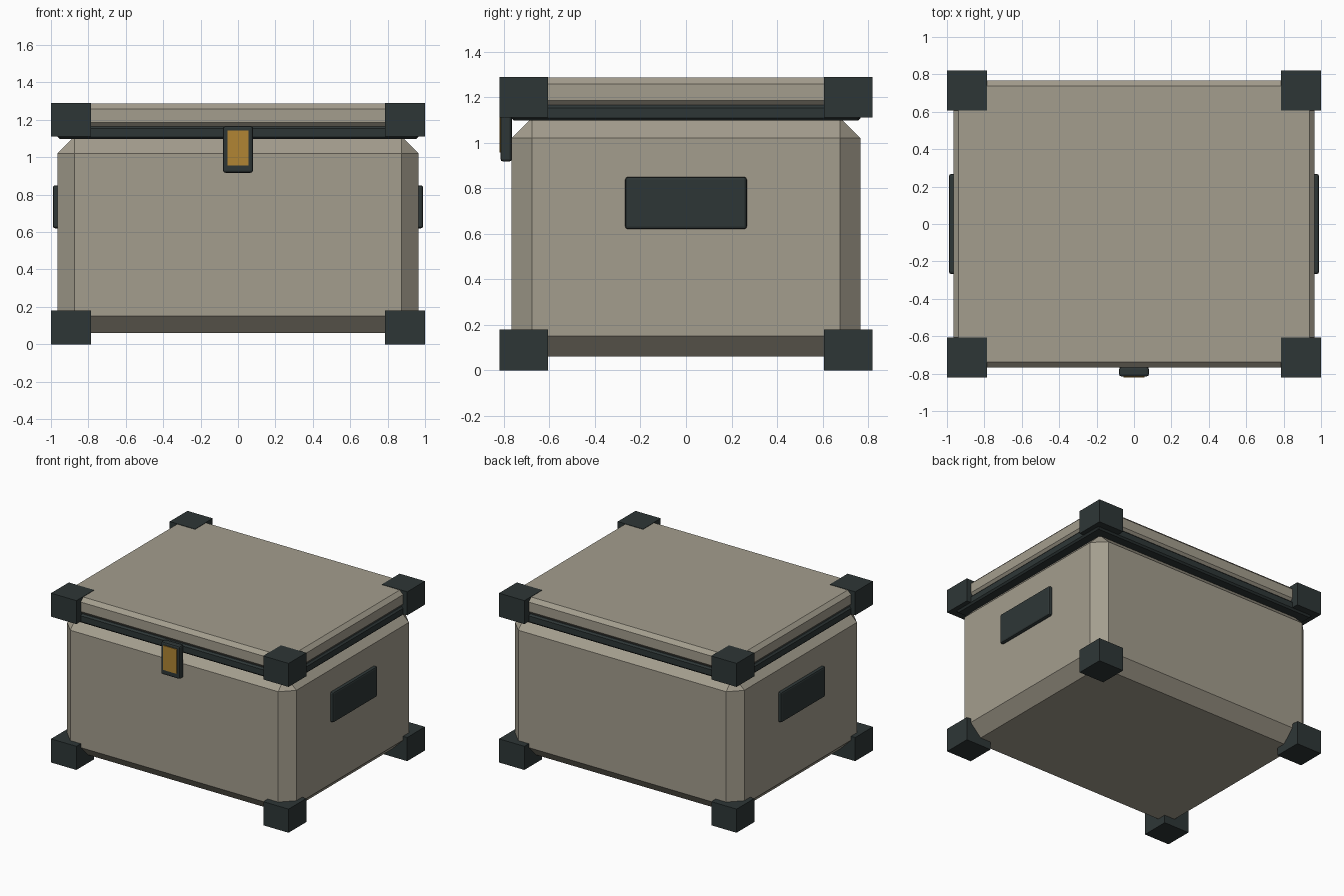
import bpy, bmesh

if "Cube" in bpy.data.objects:
    bpy.data.objects.remove(bpy.data.objects["Cube"])


def material(name, rgb):
    m = bpy.data.materials.new(name)
    m.diffuse_color = (*rgb, 1)
    m.use_nodes = True
    m.node_tree.nodes["Principled BSDF"].inputs["Base Color"].default_value = m.diffuse_color
    return m


TAN = material("tan_shell", (0.37, 0.34, 0.27))
DARK = material("dark_trim", (0.027, 0.037, 0.037))
AMBER = material("amber_plate", (0.44, 0.235, 0.033))


def box(name, lo, hi, mat, bevel=0.0, segments=1):
    """Flat-shaded box between two corners, with optional chamfered edges."""
    bm = bmesh.new()
    bmesh.ops.create_cube(bm, size=1)
    for v in bm.verts:
        v.co = [(a + b) / 2 + c * (b - a) for a, b, c in zip(lo, hi, v.co)]
    if bevel:
        bmesh.ops.bevel(bm, geom=bm.edges[:], offset=bevel, segments=segments,
                        profile=0.5, affect='EDGES')
    bmesh.ops.recalc_face_normals(bm, faces=bm.faces[:])
    mesh = bpy.data.meshes.new(name)
    bm.to_mesh(mesh)
    bm.free()
    mesh.materials.append(mat)
    ob = bpy.data.objects.new(name, mesh)
    bpy.context.collection.objects.link(ob)
    return ob


X, Y = 0.965, 0.767

# Chamfered body, dark seal and lid
box("body", (-X, -Y, 0.06), (X, Y, 1.11), TAN, 0.09)
box("seal_band", (-X, -Y, 1.097), (X, Y, 1.165), DARK, 0.012)
box("lid", (-X, -Y, 1.158), (X, Y, 1.286), TAN, 0.028)

# Corner guards, top and bottom
for sx, side in ((-1, "left"), (1, "right")):
    for sy, end in ((-1, "front"), (1, "back")):
        for z0, z1, level in ((0, 0.18, "lower"), (1.11, 1.289, "upper")):
            xs = sorted((sx * 0.787, sx * 1.0))
            ys = sorted((sy * 0.607, sy * 0.82))
            box(f"{level}_{end}_{side}_corner_guard",
                (xs[0], ys[0], z0), (xs[1], ys[1], z1), DARK)

    # Side grip plates
    xs = sorted((sx * 0.945, sx * 0.99))
    box(f"{side}_grip", (xs[0], -0.267, 0.62), (xs[1], 0.267, 0.85), DARK, 0.012, 2)

# Front latch with amber plate
box("latch", (-0.08, -0.815, 0.917), (0.08, -0.765, 1.167), DARK, 0.012, 2)
box("latch_plate", (-0.056, -0.82, 0.957), (0.056, -0.812, 1.143), AMBER)
